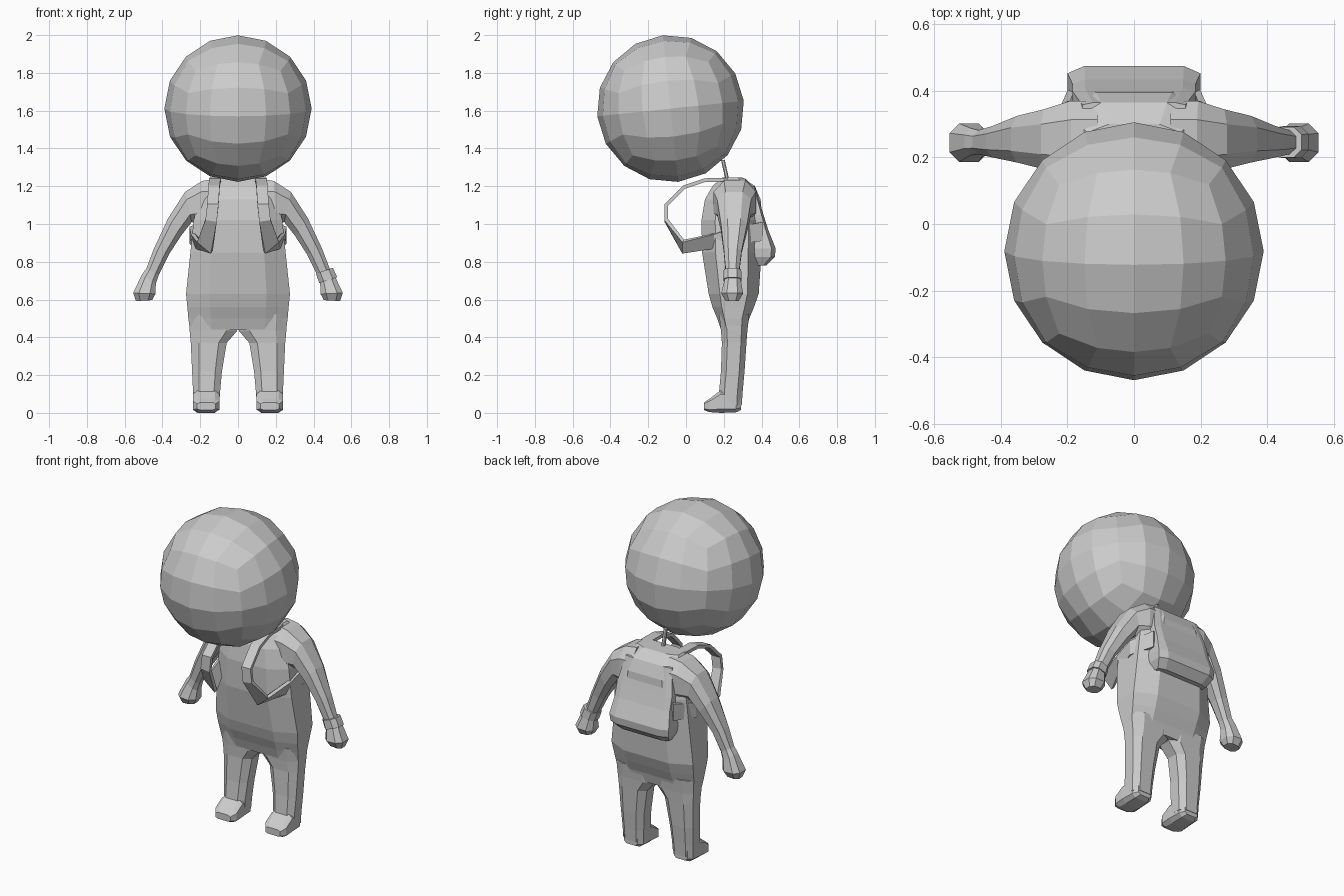
import bpy, bmesh, math
from mathutils import Vector, Matrix

grey = bpy.data.materials.new("plain grey")
grey.diffuse_color = (0.6, 0.6, 0.6, 1)


def finish(name, bm):
    bmesh.ops.recalc_face_normals(bm, faces=bm.faces)
    me = bpy.data.meshes.new(name)
    bm.to_mesh(me)
    bm.free()
    me.materials.append(grey)
    ob = bpy.data.objects.new(name, me)
    bpy.context.collection.objects.link(ob)
    return ob


def loft(name, rings, mirror=1):
    """Skin a closed, capped tube through rings of points."""
    bm = bmesh.new()
    rows = [[bm.verts.new((p[0] * mirror, p[1], p[2])) for p in r] for r in rings]
    for a, b in zip(rows, rows[1:]):
        n = len(a)
        for i in range(n):
            bm.faces.new((a[i], a[(i + 1) % n], b[(i + 1) % n], b[i]))
    bm.faces.new(rows[0])
    bm.faces.new(rows[-1])
    return finish(name, bm)


def octagon(c, u, v, k=0.55):
    """Chamfered rectangle spanned by half axes u and v."""
    c, u, v = Vector(c), Vector(u), Vector(v)
    st = [(1, -k), (1, k), (k, 1), (-k, 1), (-1, k), (-1, -k), (-k, -1), (k, -1)]
    return [c + u * s + v * t for s, t in st]


def level(z, x0, x1, y0, y1, k=0.55):
    return octagon(((x0 + x1) / 2, (y0 + y1) / 2, z),
                   ((x1 - x0) / 2, 0, 0), (0, (y1 - y0) / 2, 0), k)


def slanted(ux, uz, lx, lz, y0, y1):
    """Arm section given by its upper and lower edge."""
    return octagon(((ux + lx) / 2, (y0 + y1) / 2, (uz + lz) / 2),
                   ((ux - lx) / 2, 0, (uz - lz) / 2), (0, (y1 - y0) / 2, 0), 0.5)


# head: cube with evenly spaced angles projected to a ball, nodding forward
bm = bmesh.new()
bmesh.ops.create_cube(bm, size=2)
bmesh.ops.subdivide_edges(bm, edges=bm.edges, cuts=3, use_grid_fill=True)
for v in bm.verts:
    v.co = Vector([math.tan(c * math.pi / 4) for c in v.co]).normalized() * 0.39
bmesh.ops.transform(bm, verts=bm.verts,
                    matrix=Matrix.Translation((0, -0.082, 1.611)) @ Matrix.Rotation(math.radians(6), 4, 'X'))
finish("head", bm)

# torso
loft("torso", [level(z, -w, w, a, b) for z, w, a, b in [
    (0.44, 0.255, 0.185, 0.32), (0.50, 0.263, 0.165, 0.335), (0.56, 0.268, 0.14, 0.36),
    (0.63, 0.275, 0.12, 0.385), (0.85, 0.252, 0.085, 0.40), (1.02, 0.235, 0.082, 0.405),
    (1.13, 0.205, 0.10, 0.395), (1.20, 0.18, 0.14, 0.365), (1.245, 0.14, 0.19, 0.30)]])

# thin neck rod
loft("neck_rod", [octagon((0, y, z), (0.01, 0, 0), (0, 0.01, 0)) for y, z in
                  [(0.222, 1.22), (0.195, 1.34)]])

# backpack
loft("backpack", [level(z, -w, w, 0.30, b, k) for z, w, b, k in [
    (1.20, 0.155, 0.365, 0.8), (1.05, 0.185, 0.41, 0.8), (0.97, 0.185, 0.435, 0.8),
    (0.87, 0.20, 0.475, 0.75), (0.825, 0.195, 0.47, 0.75), (0.78, 0.17, 0.425, 0.75)]])

for s, side in ((1, "right"), (-1, "left")):
    # legs
    loft(side + "_leg", [level(z, *r) for z, *r in [
        (0.52, 0.01, 0.262, 0.175, 0.335), (0.435, 0.004, 0.256, 0.185, 0.325),
        (0.37, 0.06, 0.25, 0.19, 0.32), (0.22, 0.085, 0.243, 0.185, 0.31),
        (0.11, 0.095, 0.238, 0.175, 0.30), (0.04, 0.10, 0.235, 0.18, 0.295)]], s)

    # feet, skinned from heel to toe
    loft(side + "_foot", [octagon((0.168, y, (z0 + z1) / 2), (w, 0, 0), (0, 0, (z1 - z0) / 2), 0.65)
                          for y, w, z0, z1 in [
        (0.292, 0.045, 0.015, 0.09), (0.265, 0.066, 0.003, 0.11), (0.185, 0.07, 0.0, 0.12),
        (0.125, 0.07, 0.004, 0.075), (0.095, 0.05, 0.015, 0.055)]], s)

    # arms with mitten hands
    loft(side + "_arm", [slanted(*r) for r in [
        (0.11, 1.24, 0.11, 0.98, 0.15, 0.37), (0.19, 1.228, 0.20, 1.0, 0.145, 0.37),
        (0.28, 1.17, 0.245, 1.01, 0.165, 0.345), (0.37, 1.03, 0.30, 0.94, 0.185, 0.325),
        (0.445, 0.87, 0.365, 0.84, 0.20, 0.295), (0.485, 0.765, 0.42, 0.73, 0.21, 0.282),
        (0.51, 0.73, 0.435, 0.685, 0.207, 0.288), (0.555, 0.635, 0.437, 0.63, 0.187, 0.302),
        (0.54, 0.592, 0.455, 0.597, 0.21, 0.28)]], s)

    # shoulder straps: flat band that loops forward and wraps to the pack
    path = [((0.12, 0.22, 1.235), (0.03, 0, 0)), ((0.122, 0.10, 1.232), (0.03, 0, 0)),
            ((0.127, -0.01, 1.195), (0.03, 0, 0)), ((0.133, -0.105, 1.10), (0.03, 0, 0)),
            ((0.142, -0.105, 1.02), (0.03, 0, 0.004)), ((0.175, -0.015, 0.88), (0.036, 0, 0.03)),
            ((0.228, 0.15, 0.91), (0.012, 0, 0.038)), ((0.247, 0.27, 0.94), (0, 0, 0.045)),
            ((0.19, 0.40, 0.96), (0, 0, 0.05))]
    rings = []
    for i, (p, w) in enumerate(path):
        a, b = path[max(i - 1, 0)][0], path[min(i + 1, len(path) - 1)][0]
        w, p = Vector(w), Vector(p)
        t = (Vector(b) - Vector(a)).cross(w).normalized() * 0.01
        rings.append([p + w + t, p - w + t, p - w - t, p + w - t])
    loft(side + "_strap", rings, s)

# wrist band on one arm only
loft("wrist_band", [slanted(*r) for r in [
    (0.503, 0.768, 0.412, 0.738, 0.20, 0.292), (0.525, 0.718, 0.43, 0.688, 0.198, 0.295)]])
